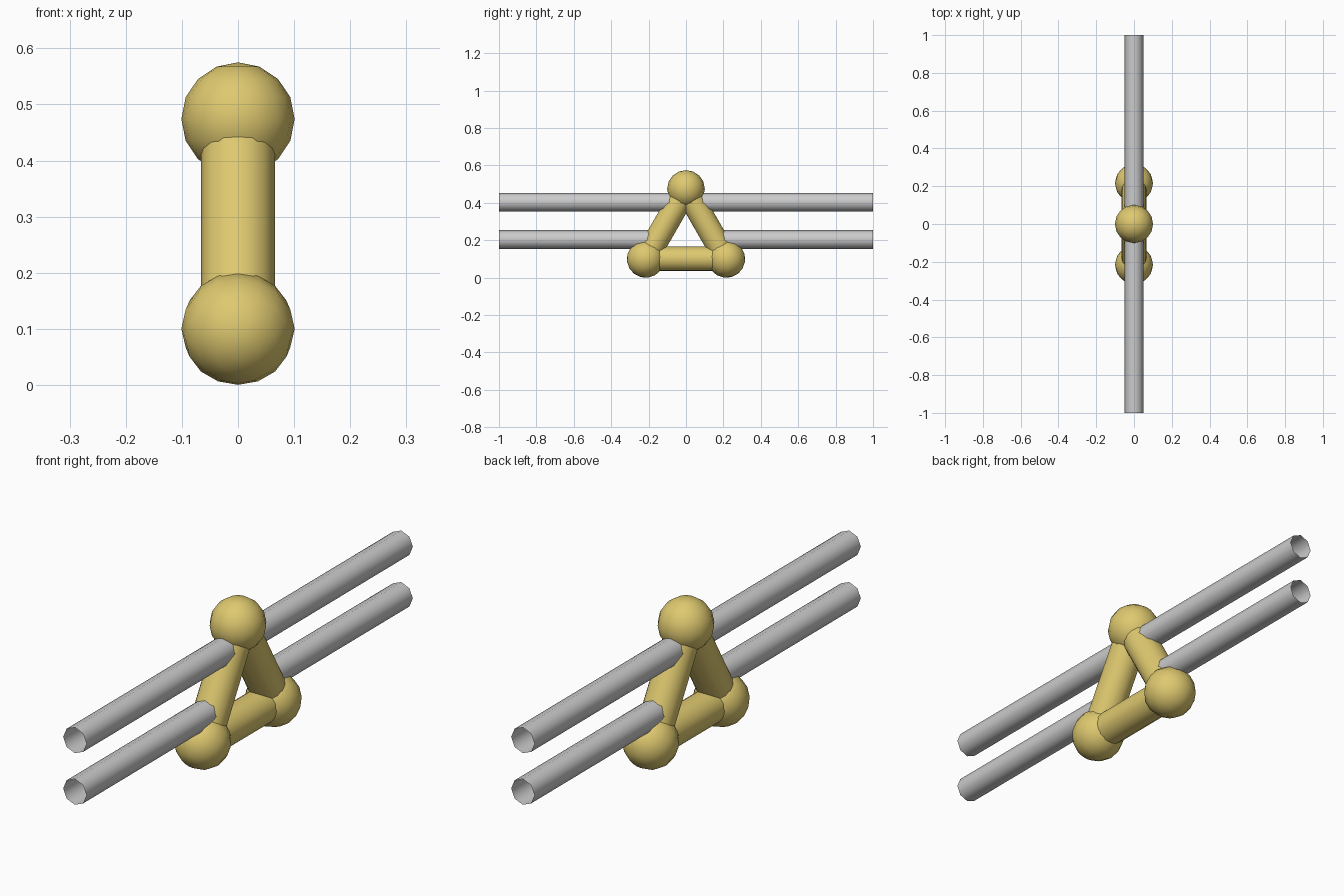
import bpy, bmesh, math
from mathutils import Vector, Matrix

if "Cube" in bpy.data.objects:
    bpy.data.objects.remove(bpy.data.objects["Cube"])

BALL_R, BEAM_R, ROD_R = 0.101, 0.066, 0.05
CENTRE_Z, TRI_R = 0.225, 0.249      # triangle centre height and corner distance


def material(name, rgb):
    m = bpy.data.materials.new(name)
    m.diffuse_color = (*rgb, 1)
    m.use_nodes = True
    m.node_tree.nodes["Principled BSDF"].inputs["Base Color"].default_value = m.diffuse_color
    return m


gold = material("pale gold", (0.73, 0.58, 0.16))
grey = material("light grey", (0.60, 0.60, 0.60))


def finish(name, bm, mat):
    mesh = bpy.data.meshes.new(name)
    bm.to_mesh(mesh)
    bm.free()
    mesh.materials.append(mat)
    for p in mesh.polygons:
        p.use_smooth = True
    ob = bpy.data.objects.new(name, mesh)
    bpy.context.collection.objects.link(ob)
    return ob


def tube(name, a, b, radius, sides, mat):
    """Open-ended tube from a to b, lying in the x = 0 plane."""
    a, b = Vector(a), Vector(b)
    d = b - a
    bm = bmesh.new()
    rot = Matrix.Rotation(math.atan2(-d.y, d.z), 4, 'X')
    bmesh.ops.create_cone(bm, cap_ends=False, segments=sides, radius1=radius,
                          radius2=radius, depth=d.length,
                          matrix=Matrix.Translation((a + b) / 2) @ rot)
    return finish(name, bm, mat)


# Three corner balls, each turned with its corner of the triangle
corners = []
for i, name in enumerate(("top_ball", "front_ball", "back_ball")):
    turn = Matrix.Rotation(math.radians(120 * i), 4, 'X')
    pos = Vector((0, 0, CENTRE_Z)) + turn @ Vector((0, 0, TRI_R))
    corners.append(pos)
    bm = bmesh.new()
    bmesh.ops.create_uvsphere(bm, u_segments=16, v_segments=8, radius=BALL_R,
                              matrix=Matrix.Translation(pos) @ turn)
    finish(name, bm, gold)

# Beams joining the balls
for i, name in enumerate(("front_beam", "bottom_beam", "back_beam")):
    tube(name, corners[i], corners[(i + 1) % 3], BEAM_R, 16, gold)

# Four hollow rods running out from the sloping beams
half_base = TRI_R * math.cos(math.radians(30))
for z, level in ((0.404, "upper"), (0.204, "lower")):
    inner = half_base * (corners[0].z - z) / (TRI_R * 1.5)
    for s, side in ((-1, "front"), (1, "back")):
        tube(f"{level}_{side}_rod", (0, s * inner, z), (0, s, z), ROD_R, 8, grey)
